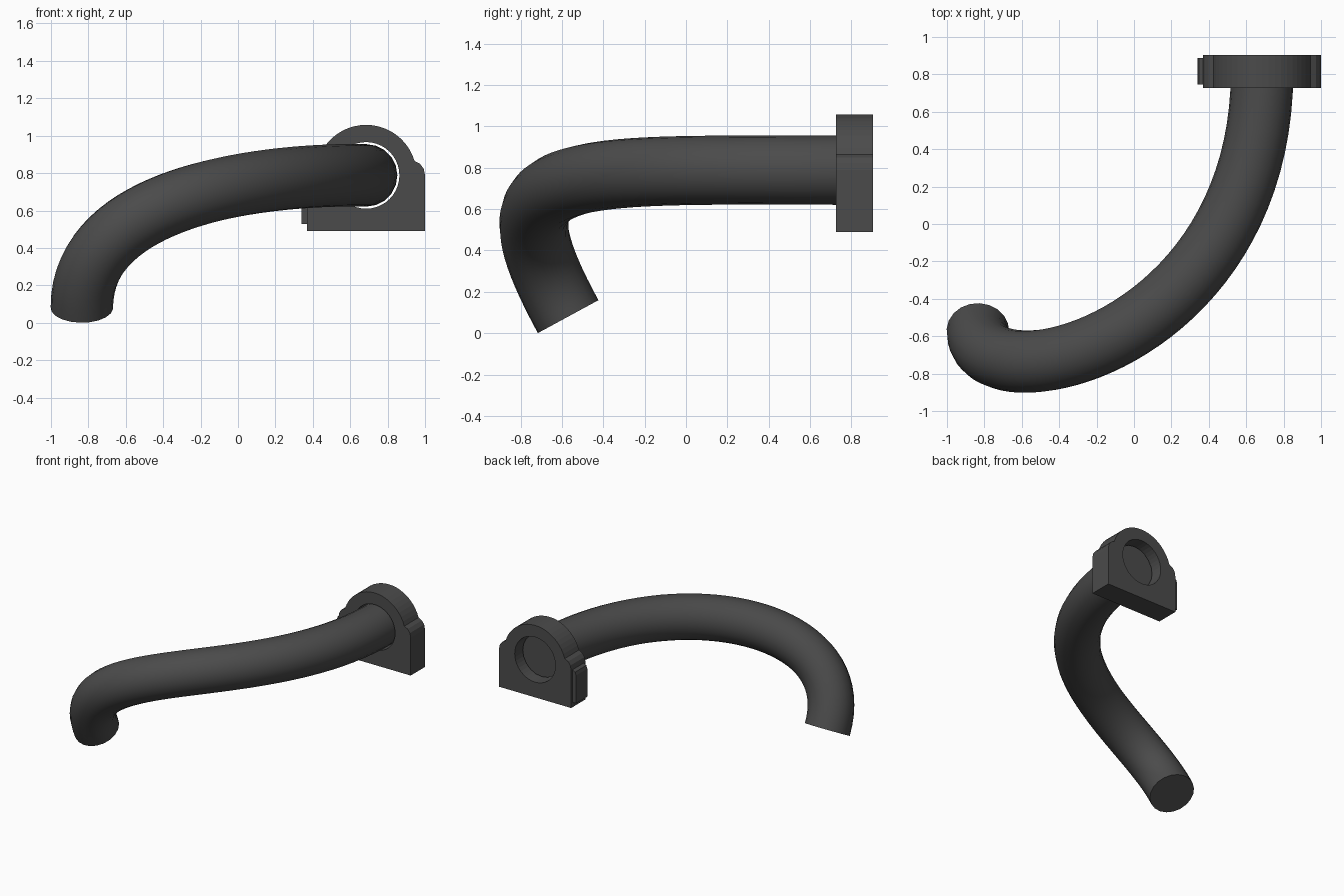
import bpy
from math import sin, cos, asin, pi, radians

if "Cube" in bpy.data.objects:
    bpy.data.objects.remove(bpy.data.objects["Cube"], do_unlink=True)

COLOUR = (0.07, 0.07, 0.07, 1)
grey = bpy.data.materials.new("dark_grey")
grey.use_nodes = True
grey.diffuse_color = COLOUR
grey.node_tree.nodes["Principled BSDF"].inputs["Base Color"].default_value = COLOUR

CX, CZ = 0.685, 0.788      # axis of the pipe where it enters the clamp
PIPE_R, HOLE_R, DOME_R = 0.167, 0.178, 0.27


def finish(curve, name, smooth=False):
    """Turn a curve into a coloured mesh object."""
    obj = bpy.data.objects.new(name, curve)
    bpy.context.collection.objects.link(obj)
    bpy.ops.object.select_all(action='DESELECT')
    obj.select_set(True)
    bpy.context.view_layer.objects.active = obj
    bpy.ops.object.convert(target='MESH')
    obj = bpy.context.view_layer.objects.active
    obj.name = name
    obj.data.materials.clear()
    obj.data.materials.append(grey)
    if smooth:
        bpy.ops.object.shade_smooth_by_angle(angle=radians(40))
    else:
        bpy.ops.object.shade_flat()
    return obj


def plate(name, outlines, depth, y):
    """Extrude closed outlines (the second one is a hole) along y."""
    curve = bpy.data.curves.new(name, 'CURVE')
    curve.dimensions = '2D'
    curve.fill_mode = 'BOTH'
    curve.extrude = depth / 2
    for outline in outlines:
        spline = curve.splines.new('POLY')
        spline.points.add(len(outline) - 1)
        for point, (x, z) in zip(spline.points, outline):
            point.co = (x, z, 0, 1)
        spline.use_cyclic_u = True
    obj = finish(curve, name)
    obj.rotation_euler.x = pi / 2
    obj.location = (CX, y, CZ)
    return obj


def arc(radius, start, end, steps):
    angles = [start + (end - start) * i / steps for i in range(steps + 1)]
    return [(radius * cos(a), radius * sin(a)) for a in angles]


# Curved pipe: one sweeping bend that turns down at its free end
path = bpy.data.curves.new("pipe", 'CURVE')
path.dimensions = '3D'
path.bevel_depth = PIPE_R
path.bevel_resolution = 8
path.use_fill_caps = True
path.resolution_u = 40
spline = path.splines.new('BEZIER')
spline.bezier_points.add(1)
ends = [((CX, 0.82, CZ), (CX, -0.66, CZ)),
        ((-0.835, -0.57, 0.08), (-0.835, -0.984, 0.842))]
for point, (co, inner) in zip(spline.bezier_points, ends):
    point.handle_left_type = point.handle_right_type = 'FREE'
    point.co = co
    outer = [2 * a - b for a, b in zip(co, inner)]
    first = co == ends[0][0]
    point.handle_right = inner if first else outer
    point.handle_left = outer if first else inner
finish(path, "pipe", smooth=True)

# Clamp block: domed top, rounded shoulders, flat foot and a through hole
shoulder = [(0.315, -0.298), (0.315, 0), (0.308, 0.035), (0.288, 0.062)]
start = asin(0.077 / DOME_R)
outline = (shoulder + arc(DOME_R, start, pi - start, 20)
           + [(-x, z) for x, z in reversed(shoulder)])
hole = arc(HOLE_R, 0, 2 * pi, 40)[:-1]
plate("clamp_block", [outline, hole], 0.178, 0.815)

# Raised pad on the clamp's right side
pad = [(-0.31, -0.26), (-0.31, 0.0), (-0.338, -0.015), (-0.346, -0.04), (-0.346, -0.26)]
plate("clamp_side_pad", [pad], 0.14, 0.817)
